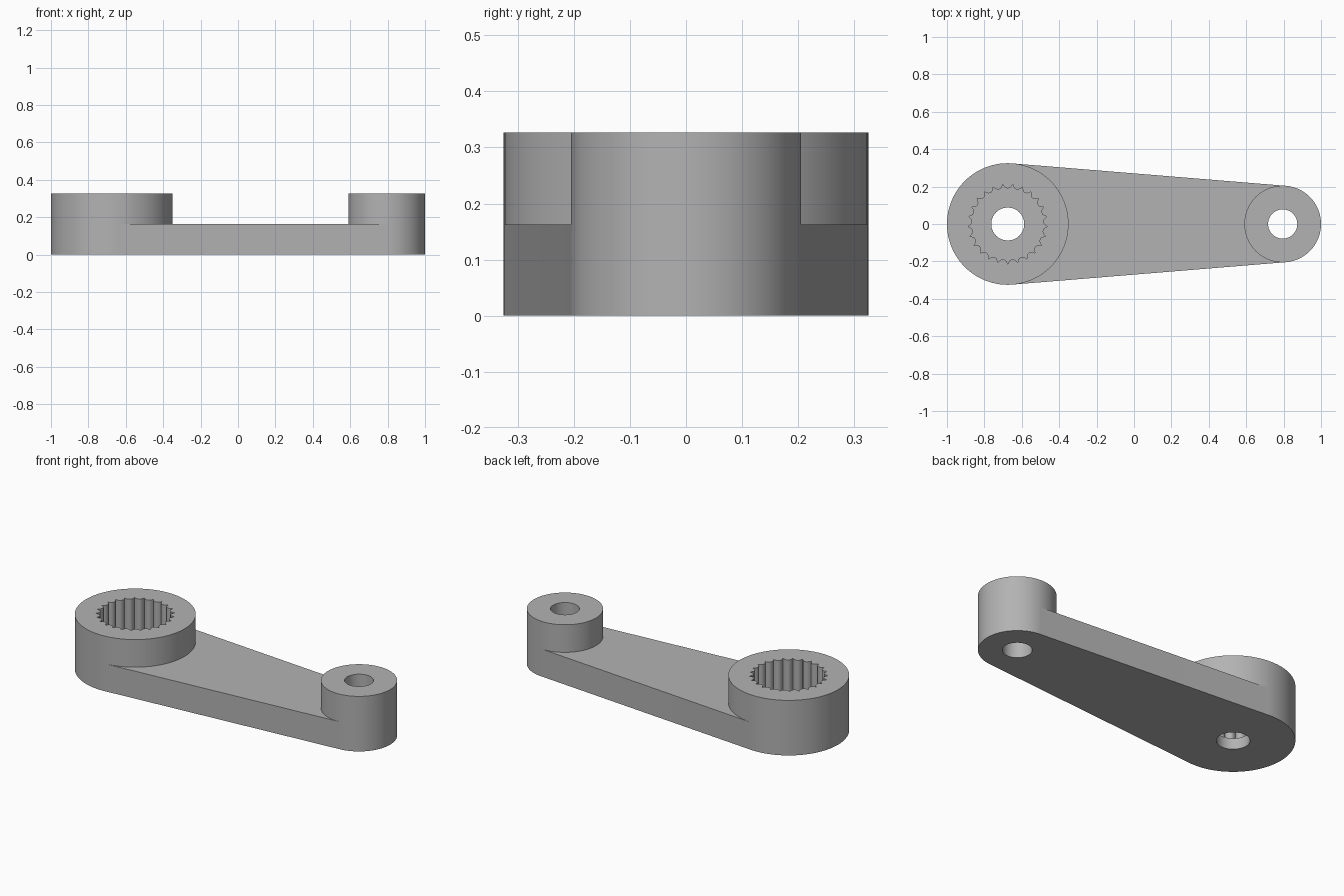
import bpy, bmesh
from math import sin, cos, acos, pi, radians

cube = bpy.data.objects.get("Cube")
if cube:
    bpy.data.objects.remove(cube, do_unlink=True)

# Main dimensions
BIG_X, BIG_R = -0.675, 0.325
SMALL_X, SMALL_R = 0.795, 0.205
HUB_TOP, PLATE_TOP, POCKET_FLOOR = 0.327, 0.163, 0.065
TEETH = 25

grey = bpy.data.materials.new("grey plastic")
grey.use_nodes = True
grey.diffuse_color = (0.45, 0.45, 0.45, 1)
grey.node_tree.nodes["Principled BSDF"].inputs["Base Color"].default_value = grey.diffuse_color


def prism(name, outline, z0, z1):
    """Extrude a closed 2D outline from z0 up to z1."""
    bm = bmesh.new()
    base = bm.faces.new([bm.verts.new((x, y, z0)) for x, y in outline])
    top = bmesh.ops.extrude_face_region(bm, geom=[base], use_keep_orig=True)
    verts = [g for g in top["geom"] if isinstance(g, bmesh.types.BMVert)]
    bmesh.ops.translate(bm, verts=verts, vec=(0, 0, z1 - z0))
    bmesh.ops.recalc_face_normals(bm, faces=bm.faces)
    mesh = bpy.data.meshes.new(name)
    bm.to_mesh(mesh)
    bm.free()
    mesh.materials.append(grey)
    obj = bpy.data.objects.new(name, mesh)
    bpy.context.collection.objects.link(obj)
    return obj


def circle(cx, r, n=96):
    return [(cx + r * cos(2 * pi * i / n), r * sin(2 * pi * i / n)) for i in range(n)]


def spline_outline(cx):
    """Rounded ridges parted by narrow grooves that point outward."""
    radii = [0.213, 0.200, 0.193, 0.191, 0.191, 0.193, 0.200]
    n = TEETH * len(radii)
    points = []
    for i in range(n):
        a = 2 * pi * i / n - pi / 2
        r = radii[i % len(radii)]
        points.append((cx + r * cos(a), r * sin(a)))
    return points


def combine(target, tool, operation):
    mod = target.modifiers.new(operation.title(), 'BOOLEAN')
    mod.operation, mod.object, mod.solver = operation, tool, 'EXACT'
    bpy.context.view_layer.objects.active = target
    bpy.ops.object.modifier_apply(modifier=mod.name)
    bpy.data.objects.remove(tool, do_unlink=True)


# Tapered plate whose sides are tangent to both hubs
a = acos((BIG_R - SMALL_R) / (SMALL_X - BIG_X))
corners = [(cx + r * 0.9995 * cos(s * a), r * 0.9995 * sin(s * a))
           for cx, r, s in ((BIG_X, BIG_R, -1), (SMALL_X, SMALL_R, -1),
                            (SMALL_X, SMALL_R, 1), (BIG_X, BIG_R, 1))]
arm = prism("lever_arm", corners, 0, PLATE_TOP)

# Round hubs at both ends
for cx, r in ((BIG_X, BIG_R), (SMALL_X, SMALL_R)):
    combine(arm, prism("hub", circle(cx, r), 0, HUB_TOP), 'UNION')

# Toothed pocket, screw hole and pivot hole
combine(arm, prism("pocket", spline_outline(BIG_X), POCKET_FLOOR, 0.5), 'DIFFERENCE')
for cx, r in ((BIG_X, 0.088), (SMALL_X, 0.078)):
    combine(arm, prism("hole", circle(cx, r, 64), -0.1, 0.5), 'DIFFERENCE')

# Smooth round walls, sharp rims
bpy.ops.object.select_all(action='DESELECT')
arm.select_set(True)
bpy.context.view_layer.objects.active = arm
bpy.ops.object.shade_smooth_by_angle(angle=radians(30))
